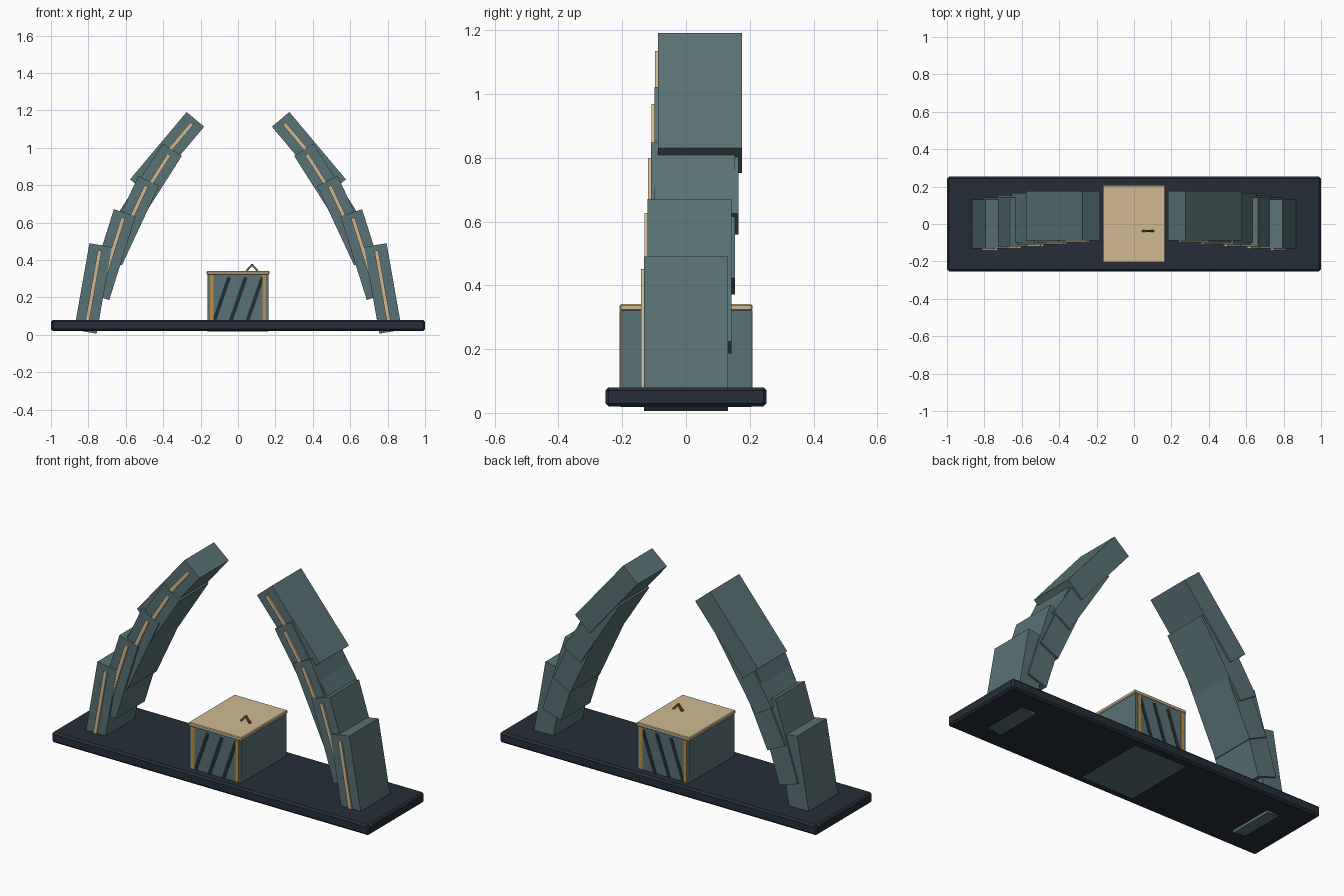
import bpy
from math import radians

if "Cube" in bpy.data.objects:
    bpy.data.objects.remove(bpy.data.objects["Cube"])


def material(name, rgb):
    m = bpy.data.materials.new(name)
    m.diffuse_color = (*rgb, 1.0)
    m.use_nodes = True
    m.node_tree.nodes["Principled BSDF"].inputs["Base Color"].default_value = m.diffuse_color
    return m


TEAL = material("slate teal", (0.098, 0.168, 0.178))
NAVY = material("dark navy", (0.018, 0.027, 0.040))
TAN = material("pale tan", (0.630, 0.485, 0.290))
GOLD = material("gold", (0.480, 0.270, 0.070))
BRONZE = material("bronze", (0.150, 0.095, 0.025))


def box(name, center, size, mat, tilt=0.0, bevel=0.0):
    """Box of the given full size, tilted about the y axis (degrees)."""
    bpy.ops.mesh.primitive_cube_add(size=1, location=center)
    ob = bpy.context.object
    ob.name = name
    ob.scale = size
    bpy.ops.object.transform_apply(location=False, rotation=False, scale=True)
    ob.rotation_euler.y = radians(tilt)
    ob.data.materials.append(mat)
    if bevel:
        mod = ob.modifiers.new("edge_bevel", "BEVEL")
        mod.width = bevel
        mod.segments = 1
    return ob


# base slab
box("base", (0, 0, 0.05), (2.0, 0.506, 0.06), NAVY, bevel=0.01)

# two curved arms of overlapping blocks, each with a thin strip on its front
for side, label in ((-1, "left"), (1, "right")):
    for i in range(5):
        x = side * (0.775 - 0.099 * i)
        z = 0.248 + 0.181 * i
        y = 0.011 * i
        tilt = -side * (10 + 7.5 * i)
        box(f"{label}_arm_block_{i + 1}", (x, y, z), (0.122, 0.264, 0.47), TEAL, tilt)
        box(f"{label}_arm_strip_{i + 1}", (x, y - 0.136, z), (0.021, 0.010, 0.41), TAN, tilt)

# crate with an overhanging lid
box("crate_body", (0, 0, 0.1705), (0.326, 0.41, 0.303), TEAL)
box("crate_lid", (0, 0, 0.331), (0.336, 0.416, 0.02), TAN, bevel=0.004)

# posts and slanted slats showing on the crate front and back
for x in (-0.14, 0.14):
    box("crate_post", (x, 0, 0.2), (0.02, 0.417, 0.242), GOLD)
for x in (-0.088, 0.001, 0.09):
    box("crate_slat", (x, 0, 0.19), (0.02, 0.414, 0.25), NAVY, 19)

# small pointed handle on the lid
for s in (-1, 1):
    box("lid_handle", (0.075 + s * 0.014, -0.037, 0.359), (0.010, 0.012, 0.046), BRONZE, -s * 42)
